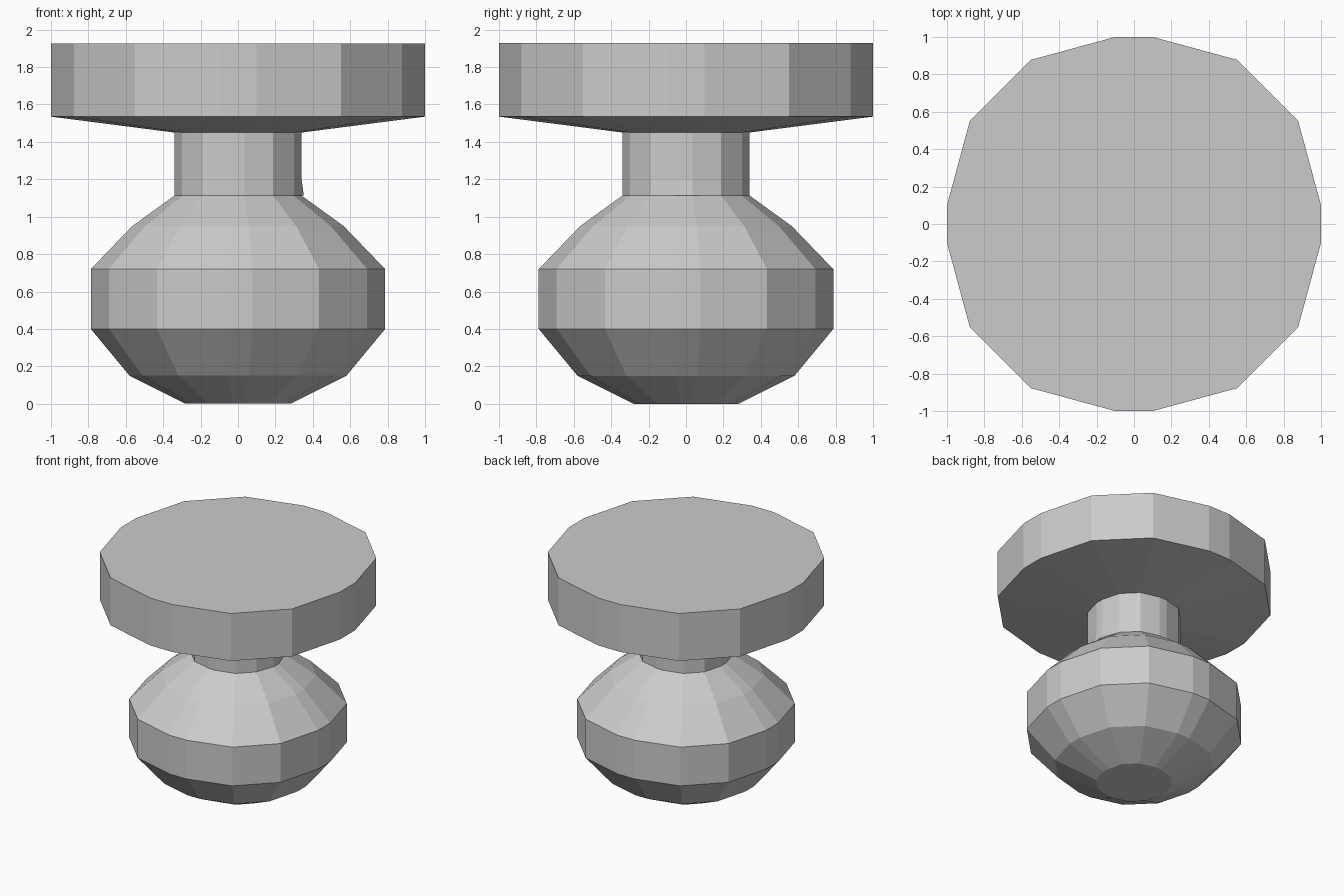
import bpy, bmesh

if "Cube" in bpy.data.objects:
    bpy.data.objects.remove(bpy.data.objects["Cube"])

grey = bpy.data.materials.new("plain grey")
grey.diffuse_color = (0.6, 0.6, 0.6, 1)
grey.use_nodes = True
grey.node_tree.nodes["Principled BSDF"].inputs["Base Color"].default_value = grey.diffuse_color

# Sixteen-sided cross-section: one quadrant, turned four times
QUAD = [(1.0, 0.1), (0.878, 0.55), (0.55, 0.878), (0.1, 1.0)]
SECTION = []
for turn in range(4):
    for x, y in QUAD:
        for _ in range(turn):
            x, y = -y, x
        SECTION.append((x, y))


def loft(name, profile, cap_bottom=False, cap_top=False):
    """Stack scaled copies of the section along a (radius, height) profile."""
    bm = bmesh.new()
    rings = [[bm.verts.new((x * r, y * r, z)) for x, y in SECTION]
             for r, z in profile]
    n = len(SECTION)
    for low, high in zip(rings, rings[1:]):
        for i in range(n):
            j = (i + 1) % n
            bm.faces.new((low[i], low[j], high[j], high[i]))
    if cap_bottom:
        bm.faces.new(rings[0][::-1])
    if cap_top:
        bm.faces.new(rings[-1])
    mesh = bpy.data.meshes.new(name)
    bm.to_mesh(mesh)
    bm.free()
    mesh.materials.append(grey)
    obj = bpy.data.objects.new(name, mesh)
    bpy.context.collection.objects.link(obj)
    return obj


# Rounded lower body
loft("lower_body", [(0.28, 0.0), (0.58, 0.15), (0.787, 0.40), (0.787, 0.72),
                    (0.565, 0.95), (0.34, 1.113)], cap_bottom=True)

# Narrow neck, with a slight flare at the foot of its right-hand strip
neck = loft("neck", [(0.34, 1.113), (0.34, 1.2), (0.34, 1.45)])
for v in neck.data.vertices:
    if v.co.z < 1.15 and v.co.x > 0.335:
        v.co.x += 0.012

# Wide flat disc with a shallow conical underside
loft("top_disc", [(0.34, 1.45), (1.0, 1.535), (1.0, 1.927)], cap_top=True)
